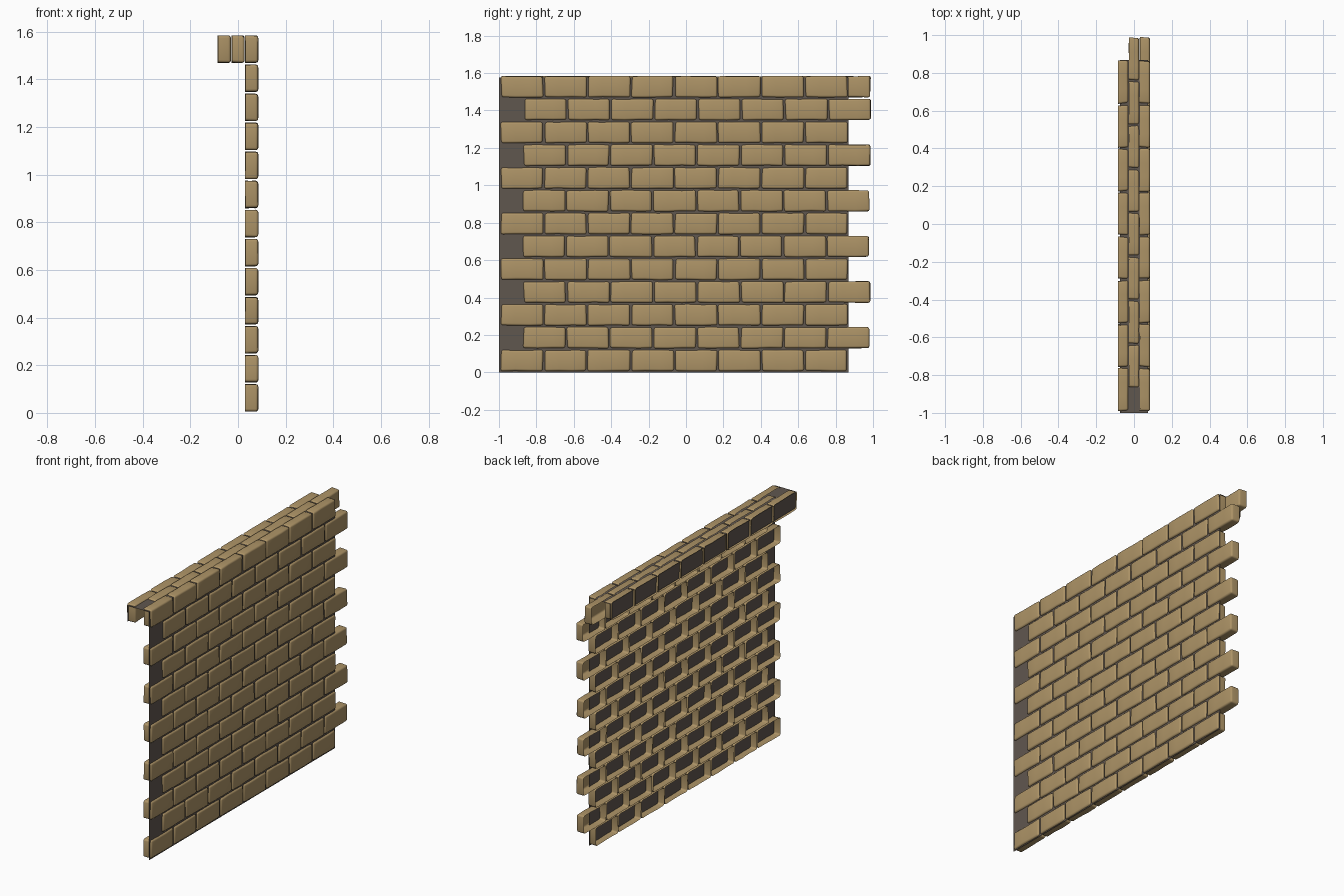
import bpy, bmesh, math, random
from mathutils import Vector

if "Cube" in bpy.data.objects:
    bpy.data.objects.remove(bpy.data.objects["Cube"])

random.seed(4)
ROWS, PER_ROW = 13, 8
PITCH_Y, PITCH_Z = 0.2325, 0.122
LAYER = 0.0575                      # spacing of the three coping layers
BX, BY, BZ = 0.054, 0.223, 0.112    # brick size


def material(name, rgb):
    m = bpy.data.materials.new(name)
    m.diffuse_color = (*rgb, 1)
    m.use_nodes = True
    m.node_tree.nodes["Principled BSDF"].inputs["Base Color"].default_value = m.diffuse_color
    return m


brick_mat = material("sandy_brick", (0.42, 0.295, 0.135))
mortar_mat = material("dark_mortar", (0.118, 0.095, 0.078))


def add_object(name, bm, mat):
    mesh = bpy.data.meshes.new(name)
    bm.to_mesh(mesh)
    bm.free()
    mesh.materials.append(mat)
    ob = bpy.data.objects.new(name, mesh)
    bpy.context.collection.objects.link(ob)
    return ob


def brick(name, x, y, z):
    """Worn hollow brick: rounded outside, open on its -x side."""
    bm = bmesh.new()
    bmesh.ops.create_cube(bm, size=1)
    long_edges = [e for e in bm.edges
                  if abs(e.verts[0].co.y - e.verts[1].co.y) > 0.5]
    bmesh.ops.subdivide_edges(bm, edges=long_edges, cuts=2)
    back = [f for f in bm.faces if f.calc_center_median().x < -0.49]
    bmesh.ops.delete(bm, geom=back, context='FACES')
    # uneven, hand-cut outline
    for v in bm.verts:
        v.co = Vector((v.co.x * BX, v.co.y * BY, v.co.z * BZ))
        v.co += Vector((random.uniform(-.001, .001),
                        random.uniform(-.004, .004),
                        random.uniform(-.002, .002)))
    sharp = [e for e in bm.edges if len(e.link_faces) == 2
             and e.calc_face_angle() > 0.6]
    bmesh.ops.bevel(bm, geom=sharp, offset=0.011, segments=3, profile=0.5,
                    affect='EDGES', clamp_overlap=True)
    bmesh.ops.translate(bm, verts=bm.verts, vec=(x, y, z))
    for f in bm.faces:
        f.smooth = True
    return add_object(name, bm, brick_mat)


def course(name, x, row, shifted):
    """One row of bricks; shifted rows stick out at the +y end."""
    z = 0.063 + row * PITCH_Z
    start = -0.877 + (0.5 * PITCH_Y + random.uniform(0, .01) if shifted else 0)
    for i in range(PER_ROW):
        brick(f"{name}_{row + 1}_brick_{i + 1}", x, start + i * PITCH_Y, z)


# Wall face, then the two extra layers of the top course
for r in range(ROWS):
    course("wall_row", LAYER, r, r % 2 == 1)
course("coping_middle_row", 0, ROWS - 1, True)
course("coping_back_row", -LAYER, ROWS - 1, False)

# Mortar sheet: up the wall, over the top and down the coping's back
bm = bmesh.new()
profile = [(0.075, 0), (0.075, 1.576), (-0.075, 1.576), (-0.075, 1.475)]
a = [bm.verts.new((x, -1.0, z)) for x, z in profile]
b = [bm.verts.new((x, 0.868, z)) for x, z in profile]
for i in range(len(profile) - 1):
    bm.faces.new((a[i], b[i], b[i + 1], a[i + 1]))
add_object("mortar_backing", bm, mortar_mat)
